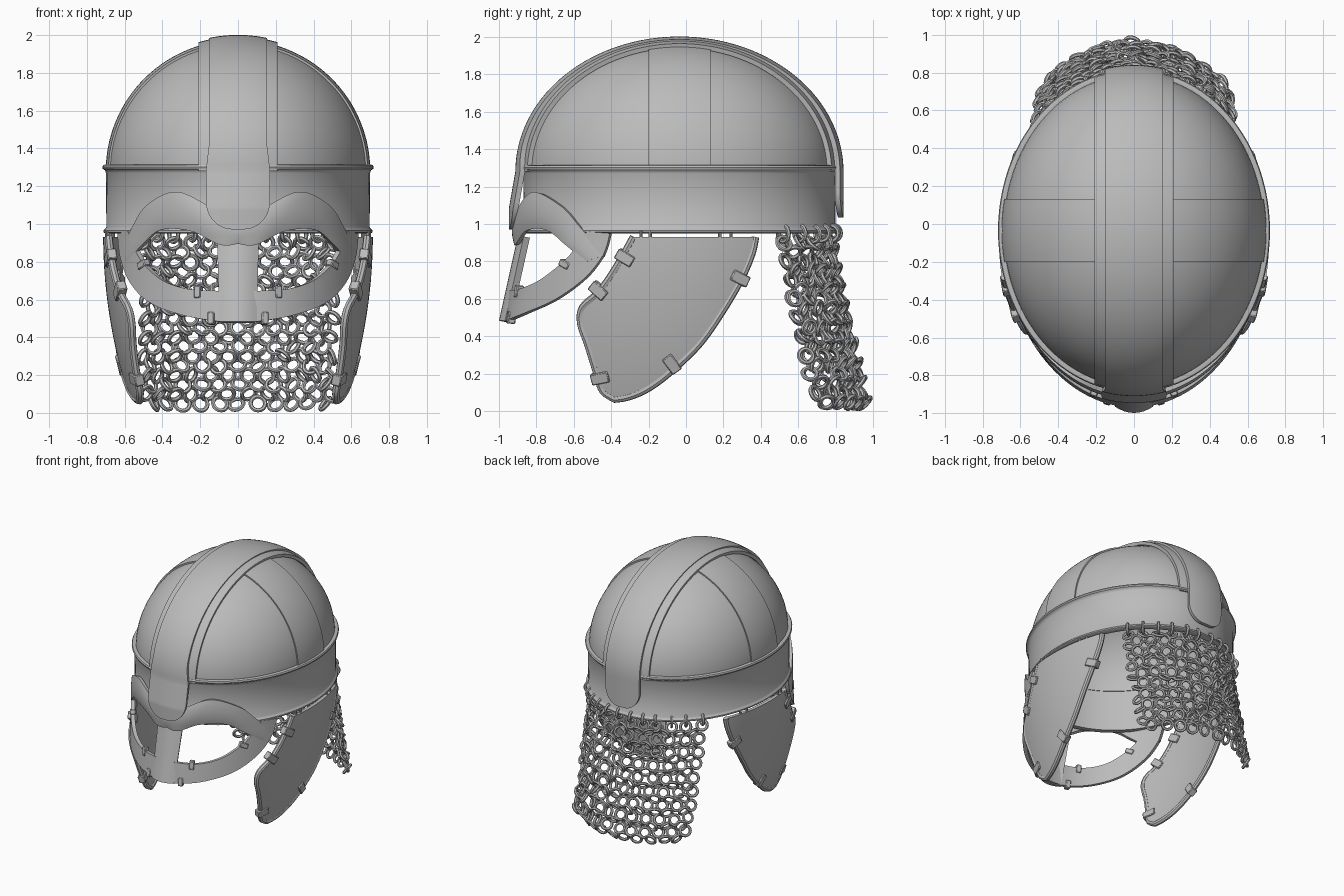
import bpy, bmesh, math, random
from mathutils import Vector, Matrix

if "Cube" in bpy.data.objects:
    bpy.data.objects.remove(bpy.data.objects["Cube"])
random.seed(4)
pi = math.pi

steel = bpy.data.materials.new("plain_steel_grey")
steel.diffuse_color = (0.5, 0.5, 0.5, 1)
steel.use_nodes = True
steel.node_tree.nodes["Principled BSDF"].inputs["Base Color"].default_value = steel.diffuse_color

A, B, CY, Z0 = 0.685, 0.82, -0.035, 1.28   # helmet plan ellipse, centre and dome spring line


def finish(name, bm, thick=0.0):
    """Turn a bmesh into a smooth-shaded object, thickened if asked."""
    bmesh.ops.remove_doubles(bm, verts=bm.verts, dist=1e-4)
    bmesh.ops.recalc_face_normals(bm, faces=bm.faces)
    me = bpy.data.meshes.new(name)
    bm.to_mesh(me)
    ob = bpy.data.objects.new(name, me)
    bpy.context.scene.collection.objects.link(ob)
    if thick:
        mod = ob.modifiers.new("thickness", 'SOLIDIFY')
        mod.thickness, mod.offset = thick, 0
        deps = bpy.context.evaluated_depsgraph_get()
        me = bpy.data.meshes.new_from_object(ob.evaluated_get(deps))
        ob.modifiers.clear()
        ob.data = me
        bm.clear()
        bm.from_mesh(me)
        bmesh.ops.recalc_face_normals(bm, faces=bm.faces)
        bm.to_mesh(me)
    bm.free()
    me.materials.clear()
    me.materials.append(steel)
    me.shade_smooth()
    me.set_sharp_from_angle(angle=math.radians(38))
    return ob


def add_grid(bm, f, nu, nv):
    g = [[bm.verts.new(f(i / nu, j / nv)) for j in range(nv + 1)] for i in range(nu + 1)]
    for i in range(nu):
        for j in range(nv):
            bm.faces.new((g[i][j], g[i + 1][j], g[i + 1][j + 1], g[i][j + 1]))


def sheet(name, f, nu, nv, thick=0.0):
    bm = bmesh.new()
    add_grid(bm, f, nu, nv)
    return finish(name, bm, thick)


def spline(pts, t):
    """Catmull-Rom through 2D points, t in 0..1."""
    n = len(pts) - 1
    i = min(int(t * n), n - 1)
    u = t * n - i
    p0, p1, p2, p3 = (Vector(pts[max(0, min(n, i + k))]) for k in (-1, 0, 1, 2))
    return 0.5 * (2 * p1 + (p2 - p0) * u + (2 * p0 - 5 * p1 + 4 * p2 - p3) * u * u
                  + (3 * p1 - p0 - 3 * p2 + p3) * u ** 3)


def root(v):
    return math.sqrt(max(0.0, v))


# ---- Dome and its reinforcing strips
def dome(u, v):
    p, t = u * 2 * pi, v * pi / 2
    return (0.675 * math.cos(p) * math.cos(t), CY + 0.81 * math.sin(p) * math.cos(t),
            Z0 + 0.668 * math.sin(t))
sheet("dome", dome, 96, 28, 0.03)


def long_strip(u, v):
    x, t = (v * 2 - 1) * 0.205, u * pi
    k = root(1 - (x / 0.72) ** 2)
    return (x, CY - 0.835 * k * math.cos(t), Z0 + 0.7 * k * math.sin(t))
sheet("lengthwise_strip", long_strip, 64, 8, 0.025)


def cross_strip(u, v):
    y, t = -0.2 + 0.33 * v, u * pi
    k = root(1 - ((y - CY) / 0.83) ** 2)
    return (0.69 * k * math.cos(t), y, Z0 + 0.685 * k * math.sin(t))
sheet("crosswise_strip", cross_strip, 96, 8, 0.02)


# ---- Crest plate, front tongue to back tongue
def crest(u, v):
    s = v * 2 - 1
    if u < 0.25:
        z = 0.972 + (Z0 - 0.972) * (u / 0.25) ** 1.5
        q = min(1, (z - 0.972) / 0.15)
        w, y, dy = 0.03 + 0.137 * root(1 - (1 - q) ** 2), -1, 0.035 * min(1, 1.5 * (Z0 - z) / 0.3)
    elif u > 0.8:
        z = 1.035 + (Z0 - 1.035) * ((1 - u) / 0.2) ** 1.5
        q = min(1, (z - 1.035) / 0.14)
        w, y, dy = 0.03 + 0.12 * root(1 - (1 - q) ** 2), 1, 0
    else:
        t = (u - 0.25) / 0.55 * pi
        y, z, dy = -math.cos(t), Z0 + 0.707 * math.sin(t), 0
        w = 0.15 + 0.017 * max(0, 1 - t / 0.2)
    x = s * w
    k = root(1 - (x / 0.72) ** 2)
    if Z0 < z:
        z = Z0 + (z - Z0) * k
    return (x, CY + y * (0.862 * k + dy), z)
sheet("crest_plate", crest, 120, 12, 0.028)

# ---- Brow band with rolled edges
prof = [(-.02, .95), (.018, .95), (.027, .956), (.027, .966), (.018, .976), (.012, .984), (.014, 1.27),
        (.02, 1.285), (.031, 1.292), (.034, 1.302), (.029, 1.312), (.01, 1.316), (-.02, 1.31), (-.02, .95)]


def band(u, v):
    o, z = prof[round(v * (len(prof) - 1))]
    return ((A + o) * math.cos(u * 2 * pi), CY + (B + o) * math.sin(u * 2 * pi), z)
sheet("brow_band", band, 96, len(prof) - 1)


# ---- Face guard: brows, eye ring and nose bar lie on one curved front surface
def front(x, z, off):
    k = root(1 - (x / 0.69) ** 2)
    return Vector((x, CY - (0.835 + off + 0.12 * max(0, 0.93 - z)) * k, z))


brow_top = [(0, 1.02), (.15, 1.09), (.32, 1.168), (.47, 1.10), (.55, .98), (.615, .83)]
brow_low = [(0, .90), (.09, .892), (.24, .965), (.40, .972), (.5, .89), (.575, .80)]
ring_out = [(0, .48), (.12, .485), (.3, .52), (.46, .585), (.56, .69), (.61, .82), (.625, .95)]
ring_in = [(0, .645), (.12, .645), (.26, .655), (.39, .70), (.49, .79), (.54, .88), (.57, .96)]


def between(lo, hi, off, bulge):
    def f(u, v):
        s = u * 2 - 1
        p = spline(lo, abs(s)).lerp(spline(hi, abs(s)), v)
        q = front(p.x, p.y, off + bulge * (1 - (2 * v - 1) ** 2))
        q.x *= -1 if s < 0 else 1
        return q
    return f


sheet("eyebrow_plate", between(brow_low, brow_top, 0.03, 0.016), 72, 10, 0.028)
sheet("eye_ring", between(ring_out, ring_in, 0.03, 0), 72, 4, 0.03)
sheet("nose_bar", lambda u, v: ((v * 2 - 1) * (0.09 + 0.012 * u),
      -0.98 + 0.1 * u + 3 * ((v * 2 - 1) * 0.1) ** 2, 0.48 + 0.45 * u), 8, 8, 0.038)


# ---- Small clips that wrap the plate edges
def clip(name, surf, a, b, inward, size):
    d = Vector(inward).normalized() * 0.01
    p = surf(a, b)
    i = (surf(a + d.x, b + d.y) - p).normalized()
    n = i.cross(surf(a - d.y, b + d.x) - p).normalized()
    m = Matrix((i, n.cross(i), n)).transposed().to_4x4()
    m.translation = p
    bm = bmesh.new()
    bmesh.ops.create_cube(bm, size=1, matrix=m @ Matrix.Diagonal((*size, 1)))
    bmesh.ops.bevel(bm, geom=bm.edges[:], offset=0.005, segments=1, affect='EDGES')
    finish(name, bm)


# ---- Cheek guards (outline as y, z)
edge_f = [(-.28, .93), (-.37, .77), (-.46, .64), (-.55, .555), (-.562, .47), (-.525, .36),
          (-.475, .2), (-.445, .11), (-.38, .065)]
edge_r = [(.37, .93), (.35, .84), (.29, .7), (.19, .53), (.07, .36), (-.08, .215),
          (-.2, .125), (-.3, .08), (-.38, .065)]


def cheek_side(s):
    def surf(y, z):
        x = 0.7 * root(1 - ((y + 0.08) / 0.95) ** 2) - 0.15 * ((0.94 - z) / 0.9) ** 2
        return Vector((s * x, y, z))
    return surf


def tube(name, pts, r):
    """Round binding swept along points."""
    cu = bpy.data.curves.new(name, 'CURVE')
    cu.dimensions, cu.bevel_depth, cu.bevel_resolution, cu.use_fill_caps = '3D', r, 2, True
    sp = cu.splines.new('POLY')
    sp.points.add(len(pts) - 1)
    for q, p in zip(sp.points, pts):
        q.co = (*p, 1)
    ob = bpy.data.objects.new(name, cu)
    bm = bmesh.new()
    bpy.context.scene.collection.objects.link(ob)
    deps = bpy.context.evaluated_depsgraph_get()
    bm.from_mesh(bpy.data.meshes.new_from_object(ob.evaluated_get(deps)))
    bpy.data.objects.remove(ob)
    finish(name, bm)


for s, side in ((1, "right"), (-1, "left")):
    surf = cheek_side(s)
    sheet(side + "_cheek_plate",
          lambda u, v: surf(*spline(edge_f, u).lerp(spline(edge_r, u), v)), 40, 16, 0.028)
    path = [spline(edge_f, i / 40) for i in range(41)] + [spline(edge_r, 1 - i / 40) for i in range(1, 41)]
    tube(side + "_cheek_rim", [surf(*p) for p in path], 0.021)
    for y, z, d in ((-.325, .82, (1, -.6)), (-.465, .645, (.8, -.7)), (-.455, .18, (1, .2)),
                    (-.075, .255, (-.6, .8)), (.285, .71, (-1, .5))):
        clip(side + "_cheek_clip", surf, y, z, d, (0.1, 0.06, 0.052))
    for y in (-.24, -.19, .18, .24):
        p = surf(y, 0.945)
        tube(side + "_hinge_pin", [p - Vector((0, 0, .02)), p + Vector((0, 0, .02))], 0.009)
    for x, z, d in ((.21, .64, (0, -1)), (.14, .50, (0, 1)), (.5, .785, (.8, -.6))):
        clip(side + "_eye_ring_clip", lambda a, b: front(a, b, 0.03), s * x, z, (s * d[0], d[1]),
             (0.065, 0.038, 0.042))


# ---- Mail neck guard: interlinked rings hanging from the band
def add_ring(bm, c, ax, ay, R, r):
    az = ax.cross(ay)

    def f(u, v):
        d = ax * math.cos(u * 2 * pi) + ay * math.sin(u * 2 * pi)
        return c + d * (R + r * math.cos(v * 2 * pi)) + az * r * math.sin(v * 2 * pi)
    add_grid(bm, f, 16, 6)


mail, hangers = bmesh.new(), bmesh.new()
up = Vector((0, 0, 1))
COLS, ROWS, SPAN = 11, 18, math.radians(47)
for r in range(ROWS):
    t = r / (ROWS - 1)
    for c in range(COLS + (r % 2 == 0)):
        phi = ((c + 0.5 * (r % 2)) / COLS * 2 - 1) * SPAN * (1 - 0.03 * t)
        N = Vector((math.sin(phi) / A, math.cos(phi) / B, 0)).normalized()
        T = up.cross(N)
        pos = Vector((A * math.sin(phi), CY + B * math.cos(phi) + 0.17 * t ** 1.25, 0.9 - 0.05 * r))
        pos += Vector([random.uniform(-.01, .01) for _ in range(2)] + [random.uniform(-.005, .005)])
        tilt = math.radians(28 if r % 2 else -28) + random.uniform(-.3, .3)
        turn = Matrix.Rotation(random.uniform(-.5, .5), 3, 'Z') @ Matrix.Rotation(tilt, 3, T)
        add_ring(mail, pos, turn @ T, turn @ up, 0.039, 0.0115)
        if r == 0:
            add_ring(hangers, pos + up * 0.05, N, up, 0.042, 0.0115)
finish("mail_neck_guard", mail)
finish("mail_hanger_rings", hangers)
